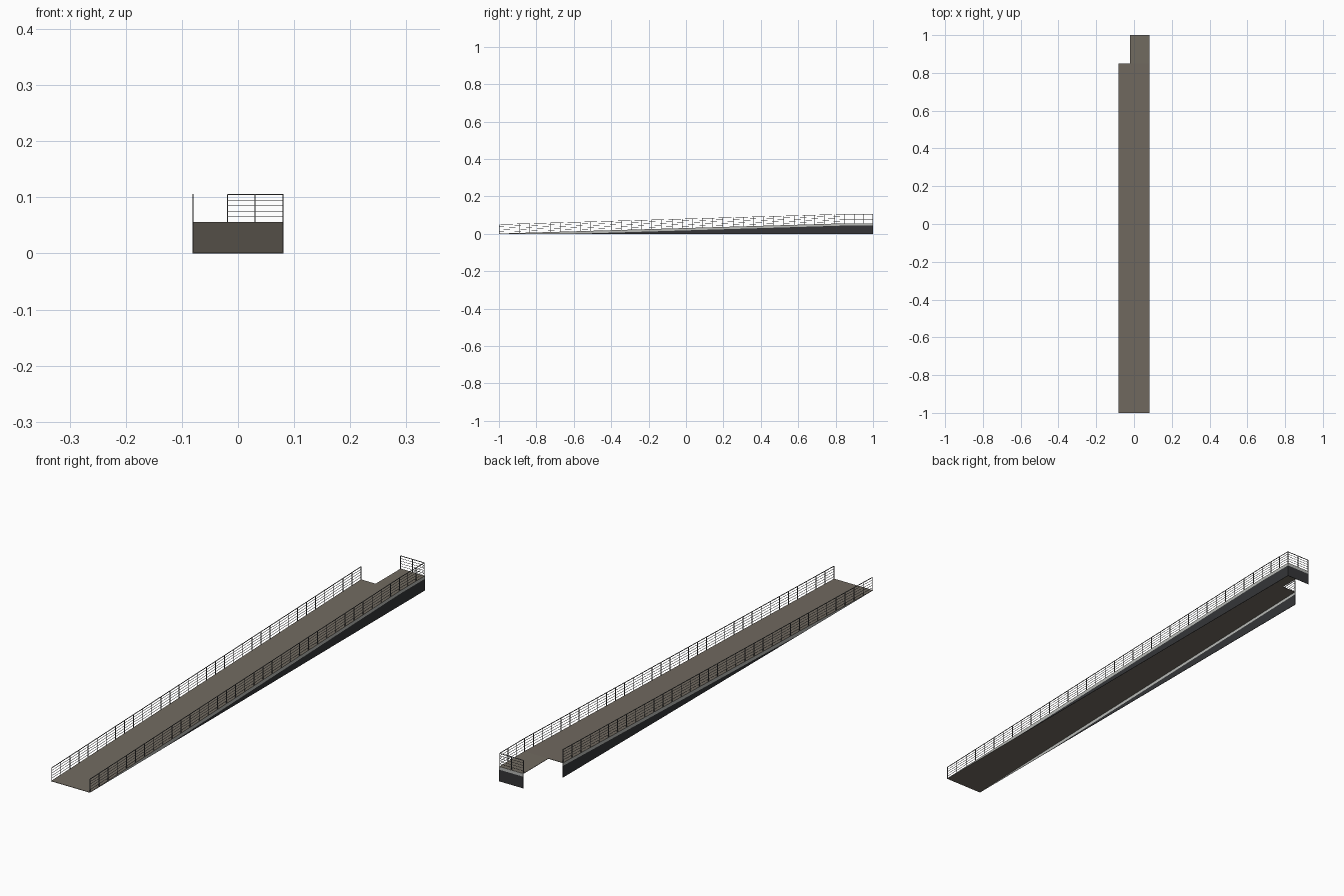
import bpy
import bmesh
from mathutils import Matrix, Vector

cube = bpy.data.objects.get("Cube")
if cube:
    bpy.data.objects.remove(cube)

HALF = 0.081      # half width of the ramp
INNER = -0.02     # inner edge of the upper landing
HIGH = 0.056      # landing height
TURN = 0.85       # where the slope meets the landing
BAND = 0.012      # depth of the pale edge beam
SHEET = 0.0015    # thickness of deck and side sheets
RAIL = 0.049      # railing height


def material(name, rgb):
    mat = bpy.data.materials.new(name)
    mat.use_nodes = True
    colour = (*rgb, 1)
    mat.diffuse_color = colour
    mat.node_tree.nodes["Principled BSDF"].inputs["Base Color"].default_value = colour
    return mat


DECK = material("brown paving", (0.165, 0.145, 0.118))
PALE = material("pale concrete", (0.48, 0.49, 0.47))
DARK = material("dark cladding", (0.035, 0.036, 0.039))
STEEL = material("grey steel", (0.12, 0.12, 0.12))


def finish(name, bm, mat):
    bmesh.ops.recalc_face_normals(bm, faces=bm.faces)
    mesh = bpy.data.meshes.new(name)
    bm.to_mesh(mesh)
    bm.free()
    mesh.materials.append(mat)
    obj = bpy.data.objects.new(name, mesh)
    bpy.context.collection.objects.link(obj)
    return obj


def prism(name, profile, x0, x1, mat):
    """Extrude a (y, z) profile from x0 to x1."""
    bm = bmesh.new()
    face = bm.faces.new([bm.verts.new((x0, y, z)) for y, z in profile])
    extruded = bmesh.ops.extrude_face_region(bm, geom=[face])["geom"]
    verts = [v for v in extruded if isinstance(v, bmesh.types.BMVert)]
    bmesh.ops.translate(bm, verts=verts, vec=(x1 - x0, 0, 0))
    return finish(name, bm, mat)


def beam(bm, a, b, width):
    """Square bar between two points."""
    d = b - a
    turn = d.to_track_quat('Z', 'Y').to_matrix().to_4x4()
    size = Matrix.Diagonal((width, width, d.length, 1))
    bmesh.ops.create_cube(bm, size=1, matrix=Matrix.Translation((a + b) / 2) @ turn @ size)


def railing(name, path, divisions):
    """Posts and five bars along each straight run of the path."""
    bm = bmesh.new()
    for a, b, count in zip(path, path[1:], divisions):
        a, b = Vector(a), Vector(b)
        for i in range(count + 1):
            foot = a.lerp(b, i / count)
            beam(bm, foot, foot + Vector((0, 0, RAIL)), 0.002)
        for level in range(1, 6):
            lift = Vector((0, 0, RAIL * level / 5))
            beam(bm, a + lift, b + lift, 0.002 if level == 5 else 0.001)
    return finish(name, bm, STEEL)


# Sloping deck and the narrower landing
prism("ramp_deck", [(-1, 0), (TURN, HIGH - SHEET), (TURN, HIGH), (-1, SHEET)],
      -HALF, HALF, DECK)
prism("landing_deck", [(TURN, HIGH - SHEET), (1, HIGH - SHEET), (1, HIGH), (TURN, HIGH)],
      INNER, HALF, DECK)

# Side sheets: pale beam following the deck, dark cladding down to the ground
touch = -1 + (TURN + 1) * BAND / HIGH
low = HIGH - BAND
for side, sign, end in (("left", 1, 1), ("right", -1, TURN)):
    top = [(end, HIGH), (TURN, HIGH)] if end > TURN else [(TURN, HIGH)]
    under = [(TURN, low), (end, low)] if end > TURN else [(TURN, low)]
    outer, inner = sign * HALF, sign * (HALF - SHEET)
    prism(side + "_edge_beam", [(-1, 0), (touch, 0)] + under + top, inner, outer, PALE)
    prism(side + "_cladding", [(touch, 0), (end, 0)] + under[::-1], inner, outer, DARK)

# End wall under the landing
for name, z0, z1, mat in (("end_edge_beam", low, HIGH, PALE), ("end_cladding", 0, low, DARK)):
    prism(name, [(1 - SHEET, z0), (1, z0), (1, z1), (1 - SHEET, z1)], INNER, HALF - SHEET, mat)

# Railings: long side with landing and end return, and the shorter side
rx, ry = HALF - 0.001, 0.998
railing("left_railing",
        [(rx, -ry, 0.001), (rx, TURN, HIGH), (rx, ry, HIGH), (INNER + 0.001, ry, HIGH)],
        (34, 3, 2))
railing("right_railing", [(-rx, -ry, 0.001), (-rx, TURN - 0.001, HIGH)], (34,))
